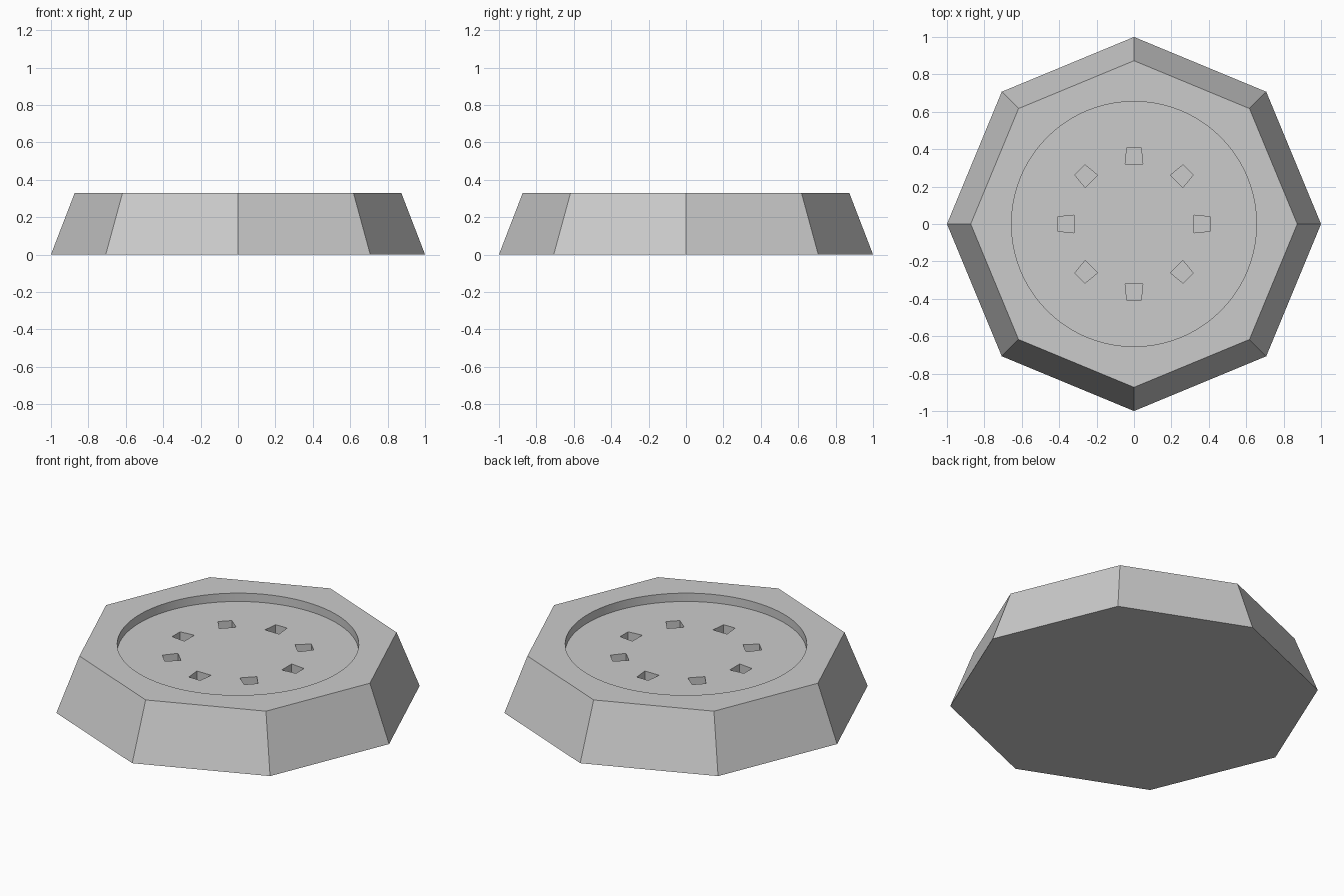
import bpy, bmesh, math
from mathutils import Matrix, Vector

cube = bpy.data.objects.get("Cube")
if cube:
    bpy.data.objects.remove(cube, do_unlink=True)

HEIGHT, FLOOR, HOLE_BOTTOM = 0.33, 0.28, 0.16
RECESS_RADIUS = 0.655

grey = bpy.data.materials.new("stone_grey")
grey.use_nodes = True
colour = (0.6, 0.6, 0.6, 1)
grey.diffuse_color = colour
grey.node_tree.nodes["Principled BSDF"].inputs["Base Color"].default_value = colour


def make_object(name, bm):
    bmesh.ops.recalc_face_normals(bm, faces=bm.faces)
    mesh = bpy.data.meshes.new(name)
    bm.to_mesh(mesh)
    bm.free()
    mesh.materials.append(grey)
    obj = bpy.data.objects.new(name, mesh)
    bpy.context.collection.objects.link(obj)
    return obj


def frustum(name, sides, bottom, top, z0, z1):
    bm = bmesh.new()
    bmesh.ops.create_cone(bm, cap_ends=True, segments=sides, radius1=bottom,
                          radius2=top, depth=z1 - z0,
                          matrix=Matrix.Translation((0, 0, (z0 + z1) / 2)))
    return make_object(name, bm)


def carve(body, cutter):
    mod = body.modifiers.new("carve", "BOOLEAN")
    mod.operation = "DIFFERENCE"
    mod.solver = "EXACT"
    mod.object = cutter
    bpy.context.view_layer.objects.active = body
    bpy.ops.object.modifier_apply(modifier=mod.name)
    bpy.data.objects.remove(cutter, do_unlink=True)


# Tapered octagonal block
base = frustum("octagonal_base", 8, 1, 0.873, 0, HEIGHT)

# Shallow round recess in the top
carve(base, frustum("recess_cutter", 96, RECESS_RADIUS, RECESS_RADIUS, FLOOR, HEIGHT + 0.2))

# Ring of eight wedge-shaped sockets, narrower on the outside
bm = bmesh.new()
outline = [(0.322, -0.047), (0.41, -0.038), (0.41, 0.038), (0.322, 0.047)]
for i in range(8):
    turn = Matrix.Rotation(i * math.pi / 4, 3, "Z")
    face = bm.faces.new([bm.verts.new(turn @ Vector((x, y, HOLE_BOTTOM))) for x, y in outline])
    grown = bmesh.ops.extrude_face_region(bm, geom=[face])["geom"]
    bmesh.ops.translate(bm, vec=(0, 0, HEIGHT - HOLE_BOTTOM),
                        verts=[g for g in grown if isinstance(g, bmesh.types.BMVert)])
carve(base, make_object("socket_cutter", bm))

# Round recess wall reads smooth, every other edge stays crisp
bpy.ops.object.select_all(action="DESELECT")
base.select_set(True)
bpy.context.view_layer.objects.active = base
bpy.ops.object.shade_smooth_by_angle(angle=math.radians(20))
